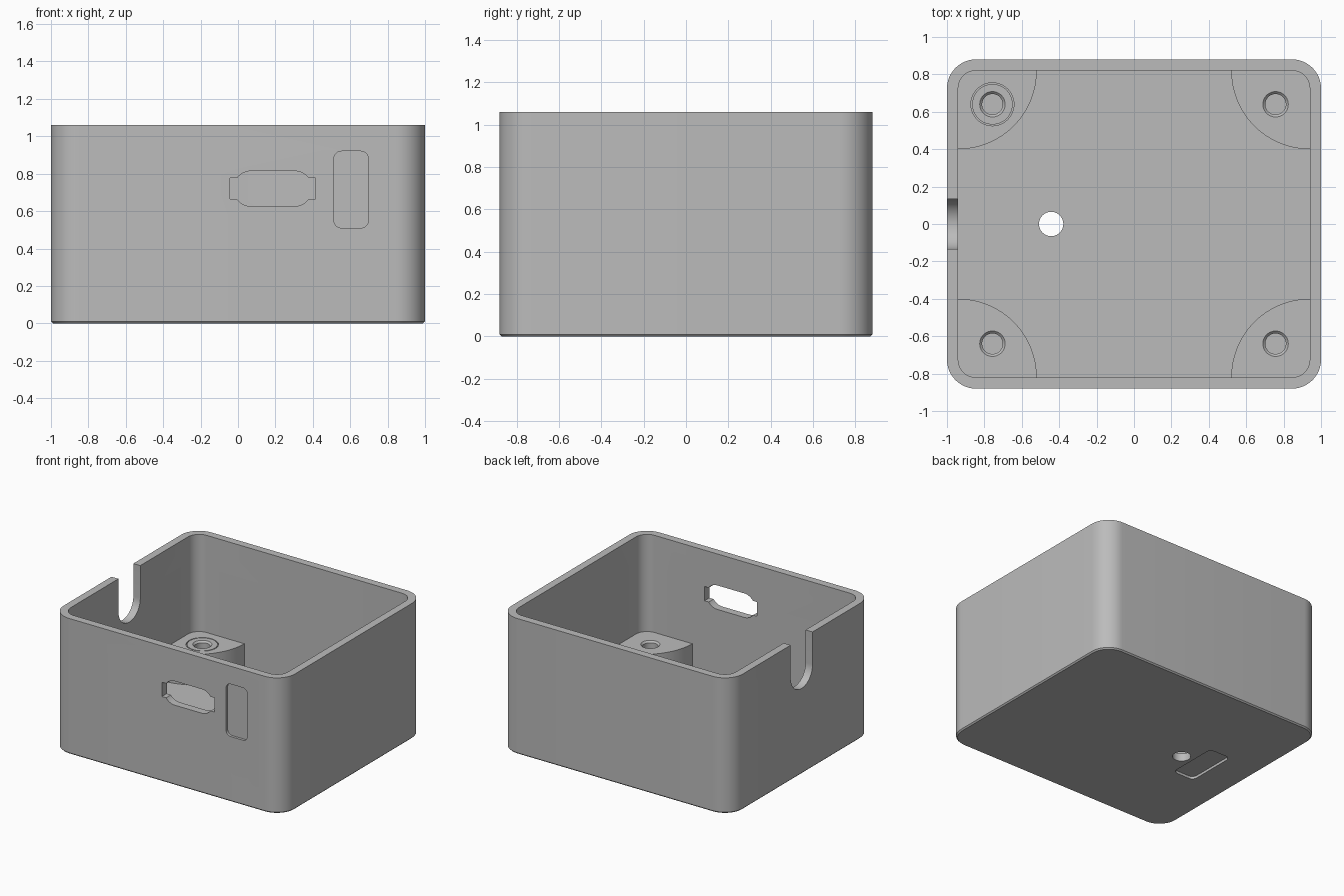
import bpy, bmesh, math
from mathutils import Matrix, Vector

old = bpy.data.objects.get("Cube")
if old:
    bpy.data.objects.remove(old)

grey = bpy.data.materials.new("plain grey")
grey.use_nodes = True
COLOUR = (0.5, 0.5, 0.5, 1)
grey.diffuse_color = COLOUR
grey.node_tree.nodes["Principled BSDF"].inputs["Base Color"].default_value = COLOUR

# Main sizes
HX, HY, HEIGHT = 1.0, 0.88, 1.06
WALL, FLOOR, POST_TOP = 0.06, 0.06, 0.30
IX, IY = HX - WALL, HY - WALL
UP = Matrix.Identity(4)
TO_FRONT = Matrix.Rotation(math.pi / 2, 4, "X")   # local z points to -y
TO_SIDE = Matrix.Rotation(-math.pi / 2, 4, "Y")   # local z points to -x, local x to +z


def rounded_prism(name, at, hx, hy, depth, r, turn=UP, steps=12):
    """Rounded rectangle centred on `at`, extruded by depth along the turned z."""
    bm = bmesh.new()
    ring = []
    corners = ((1, 1), (-1, 1), (-1, -1), (1, -1))
    for q, (sx, sy) in enumerate(corners):
        for i in range(steps + 1 if r else 1):
            a = math.pi / 2 * (q + i / steps)
            ring.append(bm.verts.new((sx * (hx - r) + r * math.cos(a),
                                      sy * (hy - r) + r * math.sin(a), 0)))
    bmesh.ops.remove_doubles(bm, verts=ring, dist=1e-5)
    face = bm.faces.new(list(bm.verts))
    top = bmesh.ops.extrude_face_region(bm, geom=[face])["geom"]
    bmesh.ops.translate(bm, vec=(0, 0, depth),
                        verts=[v for v in top if isinstance(v, bmesh.types.BMVert)])
    bmesh.ops.recalc_face_normals(bm, faces=bm.faces)
    return add(name, bm, Matrix.Translation(at) @ turn)


def cone(name, at, r_low, r_high, depth, sides=48):
    """Upright cylinder or cone standing on `at`."""
    bm = bmesh.new()
    bmesh.ops.create_cone(bm, cap_ends=True, segments=sides, radius1=r_low,
                          radius2=r_high, depth=depth)
    return add(name, bm, Matrix.Translation(Vector(at) + Vector((0, 0, depth / 2))))


def add(name, bm, matrix):
    bm.transform(matrix)
    mesh = bpy.data.meshes.new(name)
    bm.to_mesh(mesh)
    bm.free()
    mesh.materials.append(grey)
    ob = bpy.data.objects.new(name, mesh)
    bpy.context.collection.objects.link(ob)
    return ob


def cut(target, cutter):
    """Subtract the cutter for good and remove it."""
    mod = target.modifiers.new("cut", "BOOLEAN")
    mod.operation, mod.solver, mod.object = "DIFFERENCE", "EXACT", cutter
    graph = bpy.context.evaluated_depsgraph_get()
    mesh = bpy.data.meshes.new_from_object(target.evaluated_get(graph))
    target.modifiers.clear()
    target.data = mesh
    bpy.data.objects.remove(cutter)


# Outer block with a fine chamfer along its bottom edge
case = rounded_prism("case", (0, 0, 0), HX, HY, HEIGHT, 0.155)
bm = bmesh.new()
bm.from_mesh(case.data)
rim = [e for e in bm.edges if all(v.co.z < 0.001 for v in e.verts)]
bmesh.ops.bevel(bm, geom=rim, offset=0.01, segments=1, affect="EDGES")
bm.to_mesh(case.data)
bm.free()

# Cavity, leaving a quarter-round post in each corner
CORNERS = [(sx, sy) for sx in (-1, 1) for sy in (-1, 1)]
cavity = rounded_prism("cavity", (0, 0, FLOOR), IX, IY, HEIGHT, 0.095)
for sx, sy in CORNERS:
    cut(cavity, cone("post", (sx * IX, sy * IY, 0), 0.42, 0.42, POST_TOP, 96))
cut(case, cavity)

# Screw holes with countersunk mouths
for sx, sy in CORNERS:
    x, y = sx * 0.757, sy * 0.64
    cut(case, cone("screw_hole", (x, y, FLOOR), 0.055, 0.055, HEIGHT / 2))
    cut(case, cone("countersink", (x, y, POST_TOP - 0.013), 0.055, 0.081, 0.026))

# Fine ring groove around the back right screw hole
groove = cone("groove", (-0.757, 0.64, POST_TOP - 0.01), 0.115, 0.115, 0.1)
cut(groove, cone("groove_core", (-0.757, 0.64, 0), 0.108, 0.108, HEIGHT))
cut(case, groove)

# Connector opening in the front: a stadium with two side tabs
for name, hx, hz, r in (("opening", 0.21, 0.094, 0.0939), ("tabs", 0.228, 0.056, 0)):
    cut(case, rounded_prism(name, (0.186, -HY + 0.2, 0.72), hx, hz, 0.4, r, TO_FRONT))

# Shallow pockets in the front and the underside
cut(case, rounded_prism("front_pocket", (0.605, -HY + 0.02, 0.715),
                        0.092, 0.205, 0.1, 0.04, TO_FRONT))
cut(case, rounded_prism("base_pocket", (-0.63, 0, -0.08), 0.092, 0.205, 0.1, 0.04))

# Open cable slot in the right wall
cut(case, rounded_prism("cable_slot", (-HX + 0.2, 0, 1.17), 0.5, 0.135, 0.4, 0.1349,
                        TO_SIDE, 16))

# Round hole in the floor
cut(case, cone("floor_hole", (-0.443, 0, -0.1), 0.065, 0.065, 0.3))

bpy.context.view_layer.objects.active = case
case.select_set(True)
bpy.ops.object.shade_smooth_by_angle(angle=math.radians(30))
